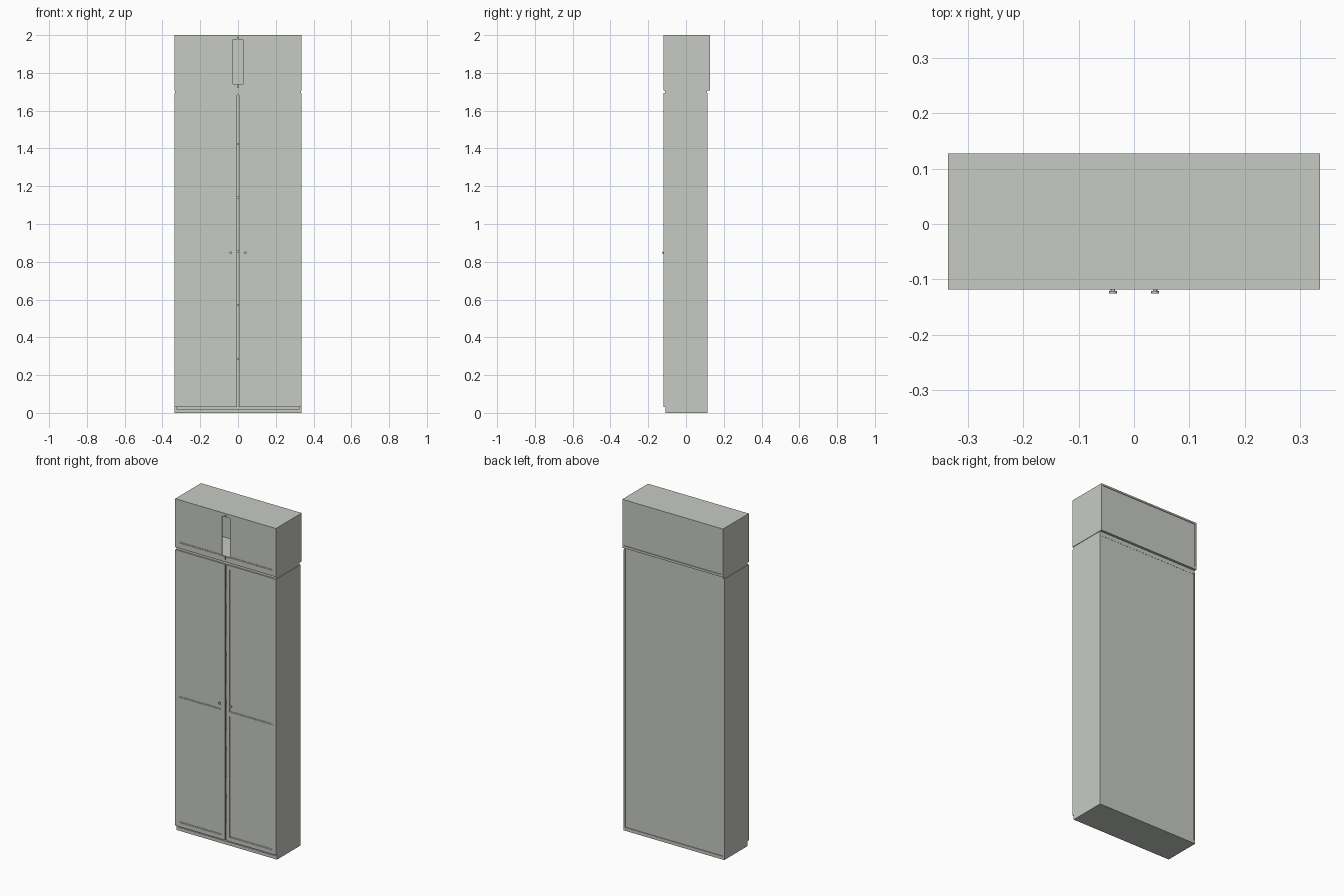
import bpy
import math

cube = bpy.data.objects.get("Cube")
if cube:
    bpy.data.objects.remove(cube, do_unlink=True)

# One painted finish for the whole cabinet
paint = bpy.data.materials.new("warm grey paint")
paint.use_nodes = True
colour = (0.57, 0.59, 0.55, 1)
paint.diffuse_color = colour
paint.node_tree.nodes["Principled BSDF"].inputs["Base Color"].default_value = colour


def box(name, x, y, z):
    """Box from (low, high) ranges."""
    spans = (x, y, z)
    bpy.ops.mesh.primitive_cube_add(size=1, location=[(a + b) / 2 for a, b in spans])
    ob = bpy.context.object
    ob.name = name
    ob.scale = [abs(b - a) for a, b in spans]
    bpy.ops.object.transform_apply(location=False, rotation=False, scale=True)
    ob.data.materials.append(paint)
    return ob


W = 0.336            # half width
FRONT = -0.118       # door face
CARCASS = -0.108     # front of carcass
BACK = 0.115         # back of tall cabinet
TOP_BACK = 0.127     # back of upper cabinet
T = 0.01             # board thickness
BASE, TALL, UPPER = 0.02, 1.693, 1.708


def carcass(name, y, z, back_inset):
    """Two sides and a back panel set in slightly from the rear edge."""
    for side, s in (("left", 1), ("right", -1)):
        box(f"{name}_{side}_side", (s * W, s * (W - T)), y, z)
    box(f"{name}_back", (T - W, W - T), (y[1] - back_inset - T / 2, y[1] - back_inset), z)


def door(name, s, x_in, x_out, z_edges, mid=None, inner_stile=True):
    """Framed door with recessed panels; s picks the side."""
    z0, z1, z_low, z_high = z_edges
    y = (FRONT, CARCASS)

    def span(a, b):
        return (s * a, s * b)

    p_in, p_out = 0.027, 0.312
    rails = [(z0, z_low), (z_high, z1)]
    panels = [(z_low, z_high)]
    if mid:
        rails.append(mid)
        panels = [(z_low, mid[0]), (mid[1], z_high)]
    # Frame
    box(f"{name}_outer_stile", span(p_out, x_out), y, (z0, z1))
    if inner_stile:
        box(f"{name}_inner_stile", span(x_in, p_in), y, (z0, z1))
    rail_in = p_in if inner_stile else x_in
    for i, r in enumerate(rails):
        box(f"{name}_rail_{i}", span(rail_in, p_out), y, r)
    # Panels with a thin stepped moulding
    step, m = (FRONT + 0.002, CARCASS), 0.005
    for i, (a, b) in enumerate(panels):
        box(f"{name}_panel_{i}", span(p_in, p_out), (FRONT + 0.004, CARCASS), (a, b))
        box(f"{name}_outer_moulding_{i}", span(p_out - m, p_out), step, (a, b))
        box(f"{name}_lower_moulding_{i}", span(p_in, p_out - m), step, (a, a + m))
        box(f"{name}_upper_moulding_{i}", span(p_in, p_out - m), step, (b - m, b))


# Tall cabinet
box("base_board", (-W, W), (CARCASS, BACK), (0, BASE))
carcass("tall_cabinet", (CARCASS, BACK), (BASE, TALL), 0.004)
box("tall_cabinet_top", (0.003 - W, W - 0.003), (CARCASS - 0.003, BACK - 0.003), (TALL - T, UPPER))
for i in range(1, 6):
    box(f"shelf_{i}", (T - W, W - T), (CARCASS + 0.004, BACK - T), (0.285 * i - 0.005, 0.285 * i + 0.005))

# Upper cabinet, deeper than the tall one
box("upper_cabinet_floor", (-W, W), (FRONT, TOP_BACK), (UPPER, UPPER + 0.014))
box("upper_cabinet_top", (-W, W), (FRONT, TOP_BACK), (2 - T, 2))
carcass("upper_cabinet", (CARCASS, TOP_BACK), (UPPER + 0.014, 2 - T), 0.004)

for side, s in (("left", 1), ("right", -1)):
    door(f"{side}_tall_door", s, 0.005, W, (0.03, TALL, 0.055, 1.667), mid=(0.785, 0.81))
    # Upper doors leave an open slot in the middle
    door(f"{side}_upper_door", s, 0.003, W, (UPPER + 0.014, 2 - T, 1.74, 1.978), inner_stile=False)
    # Round knobs with a slim neck
    for part, r, y0, y1 in (("neck", 0.004, FRONT, -0.121), ("knob", 0.007, -0.121, -0.125)):
        bpy.ops.mesh.primitive_cylinder_add(
            vertices=16, radius=r, depth=y0 - y1,
            location=(s * 0.038, (y0 + y1) / 2, 0.848), rotation=(math.pi / 2, 0, 0))
        knob = bpy.context.object
        knob.name = f"{side}_handle_{part}"
        knob.data.materials.append(paint)
        bpy.ops.object.shade_smooth_by_angle()
